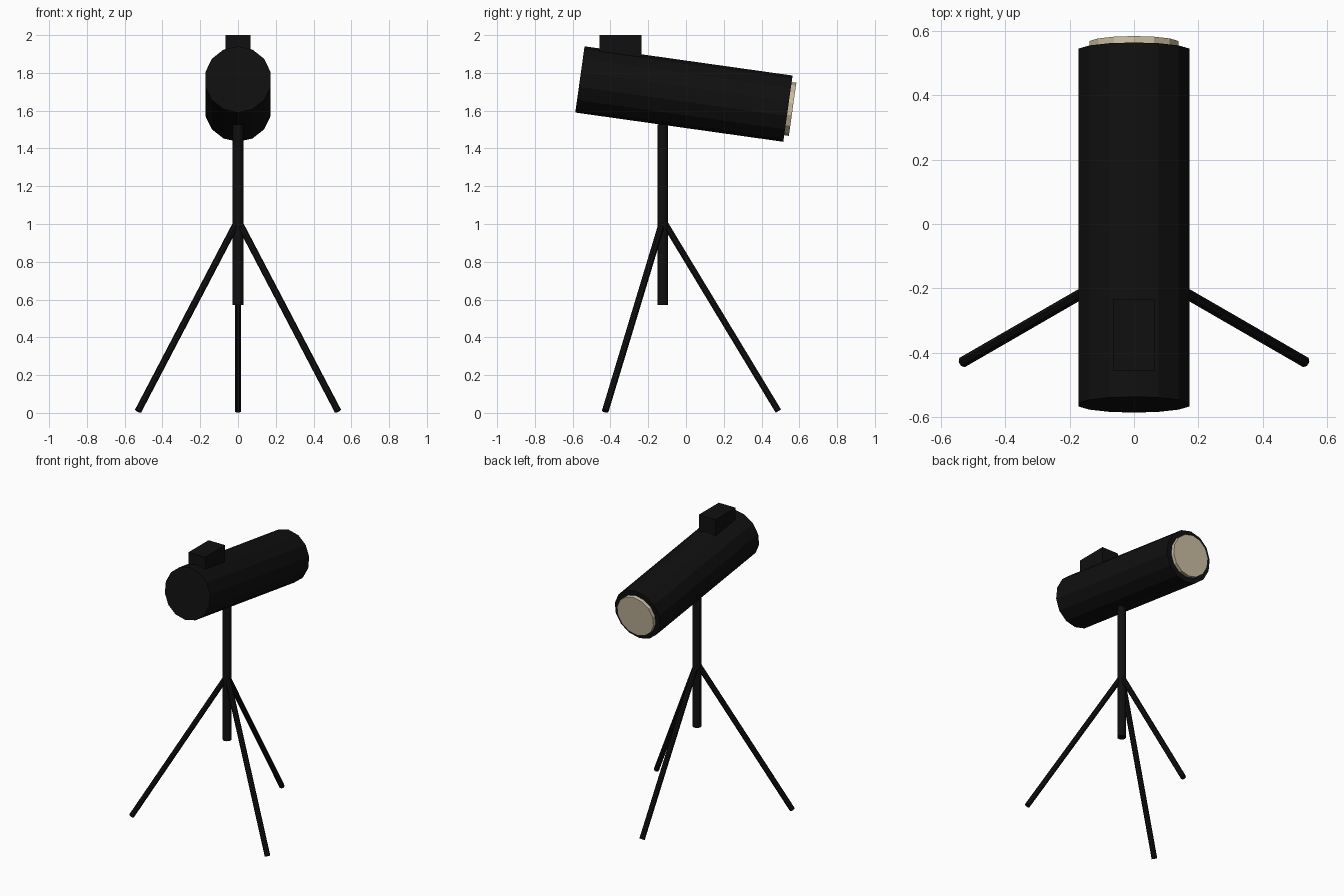
import bpy
import math
from mathutils import Vector, Matrix

cube = bpy.data.objects.get("Cube")
if cube:
    bpy.data.objects.remove(cube, do_unlink=True)


def make_material(name, color):
    mat = bpy.data.materials.new(name)
    mat.use_nodes = True
    mat.diffuse_color = (*color, 1)
    bsdf = next(n for n in mat.node_tree.nodes if n.type == 'BSDF_PRINCIPLED')
    bsdf.inputs["Base Color"].default_value = (*color, 1)
    return mat


black = make_material("matte black", (0.005, 0.005, 0.005))
cream = make_material("cream lens", (0.6, 0.51, 0.36))


def rod(name, start, end, radius, sides, mat, spin=0.0):
    """Flat-shaded prism running from start to end."""
    start, end = Vector(start), Vector(end)
    axis = end - start
    bpy.ops.mesh.primitive_cylinder_add(vertices=sides, radius=radius, depth=axis.length)
    ob = bpy.context.object
    ob.name = name
    turn = axis.to_track_quat('Z', 'Y').to_matrix().to_4x4()
    ob.matrix_world = (Matrix.Translation((start + end) / 2) @ turn
                       @ Matrix.Rotation(spin, 4, 'Z'))
    ob.data.materials.append(mat)
    return ob


# Tilted tube: a vertex along the top, flats on the sides
center = Vector((0, -0.011, 1.688))
tilt = math.radians(8)
aim = Vector((0, math.cos(tilt), -math.sin(tilt)))
half = 0.556
rod("tube", center - aim * half, center + aim * half, 0.177, 14, black)

# Lens disc standing proud of the rear end
rod("lens", center + aim * (half - 0.03), center + aim * (half + 0.025), 0.142, 14, cream)

# Upright block on top of the tube
bpy.ops.mesh.primitive_cube_add(size=1, location=(0, -0.346, 1.92))
block = bpy.context.object
block.name = "finder_block"
block.scale = (0.13, 0.222, 0.16)
block.data.materials.append(black)

# Centre post
post_y = -0.122
rod("center_post", (0, post_y, 0.572), (0, post_y, 1.527), 0.028, 12, black)

# Three splayed legs
reach = 0.611
for name, degrees in (("rear_leg", 90), ("right_leg", 210), ("left_leg", 330)):
    a = math.radians(degrees)
    foot = (reach * math.cos(a), post_y + reach * math.sin(a), 0.0095)
    rod(name, (0, post_y, 1.02), foot, 0.018, 8, black, math.pi / 8)
